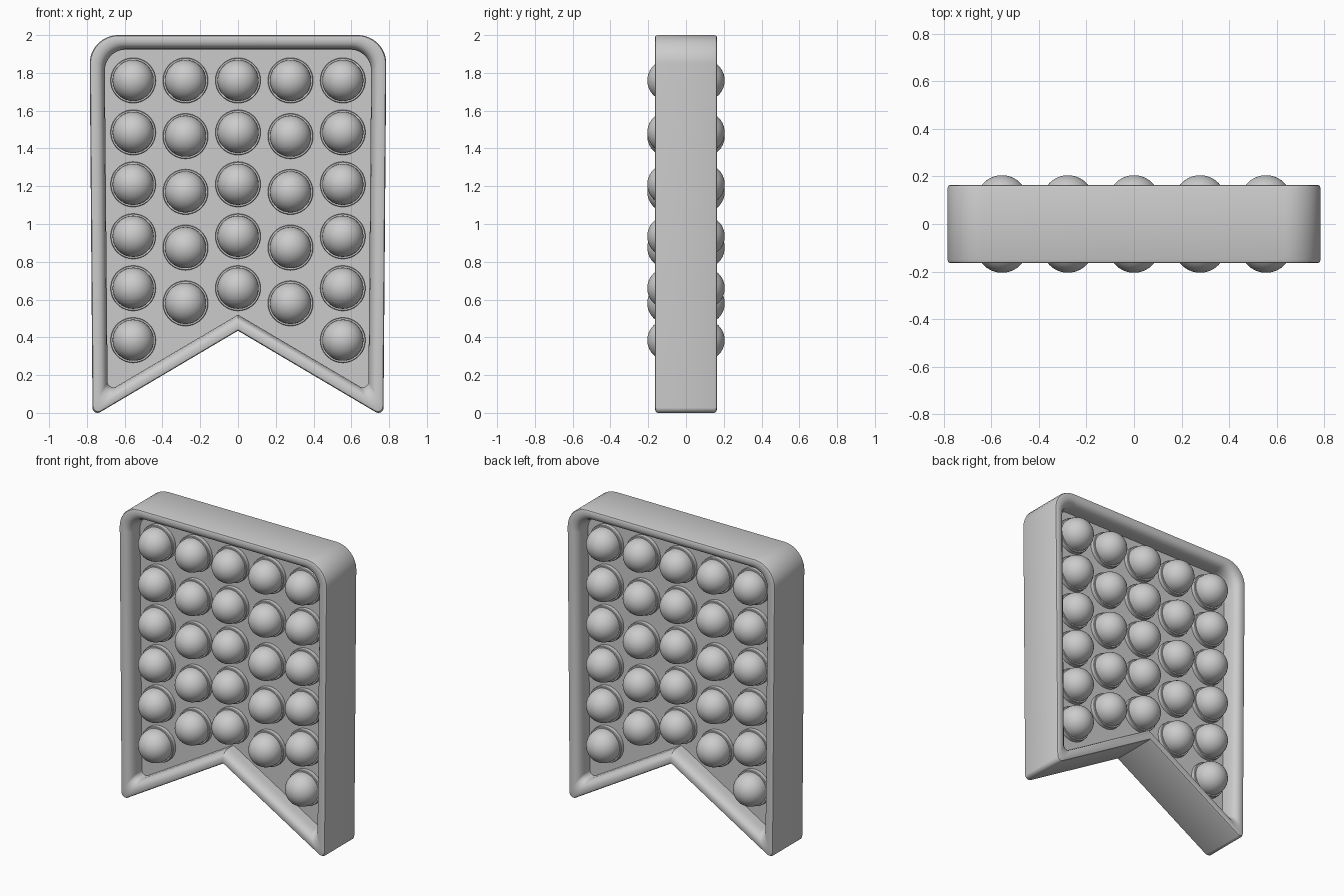
import bpy, bmesh, math
from mathutils import Vector

cube = bpy.data.objects.get("Cube")
if cube:
    bpy.data.objects.remove(cube)

grey = bpy.data.materials.new("light grey silicone")
grey.use_nodes = True
grey.diffuse_color = (0.6, 0.6, 0.6, 1)
grey.node_tree.nodes["Principled BSDF"].inputs["Base Color"].default_value = (0.6, 0.6, 0.6, 1)


def make_mesh(name, bm, angle):
    bmesh.ops.remove_doubles(bm, verts=bm.verts, dist=0.0005)
    bmesh.ops.recalc_face_normals(bm, faces=bm.faces)
    mesh = bpy.data.meshes.new(name)
    bm.to_mesh(mesh)
    bm.free()
    mesh.materials.append(grey)
    obj = add_object(name, mesh)
    bpy.ops.object.select_all(action='DESELECT')
    obj.select_set(True)
    bpy.context.view_layer.objects.active = obj
    bpy.ops.object.shade_smooth_by_angle(angle=math.radians(angle))
    return obj


def add_object(name, mesh, x=0, z=0):
    obj = bpy.data.objects.new(name, mesh)
    obj.location = (x, 0, z)
    bpy.context.collection.objects.link(obj)
    return obj


def rounded_outline(corners, steps=10):
    """Polygon whose corners (x, z, radius) are replaced by arcs."""
    points = []
    for i, (x, z, radius) in enumerate(corners):
        p = Vector((x, z))
        a = (Vector(corners[i - 1][:2]) - p).normalized()
        b = (Vector(corners[(i + 1) % len(corners)][:2]) - p).normalized()
        half = a.angle(b) / 2
        centre = p + (a + b).normalized() * radius / math.sin(half)
        start = p + a * radius / math.tan(half) - centre
        end = p + b * radius / math.tan(half) - centre
        for k in range(steps + 1):
            if radius == 0:
                points.append(p)
                continue
            t = k / steps
            points.append(centre + start.lerp(end, t).normalized() * radius)
    return points


def banner(top_x, low_x, top, low, notch, top_r, low_r):
    return rounded_outline([(-top_x, top, top_r), (top_x, top, top_r),
                            (low_x, low, low_r), (0, notch, 0), (-low_x, low, low_r)])


outer = banner(0.786, 0.77, 2.0, -0.02, 0.435, 0.15, 0.027)
inner = banner(0.706, 0.69, 1.923, 0.113, 0.52, 0.11, 0.03)

# Frame: rounded cross-section swept between the two outlines
half_section = [(0, 0.15), (0.05, 0.161), (0.17, 0.165), (0.45, 0.165), (0.65, 0.16),
                (0.82, 0.148), (0.94, 0.128), (1, 0.1), (1, 0.04)]
section = half_section + [(t, -y) for t, y in reversed(half_section)]
bm = bmesh.new()
rings = []
for t, y in section:
    rings.append([bm.verts.new((p.x, y, p.y)) for p in
                  (o.lerp(i, t) for o, i in zip(outer, inner))])
count = len(outer)
for r, ring in enumerate(rings):
    following = rings[(r + 1) % len(rings)]
    for k in range(count):
        n = (k + 1) % count
        bm.faces.new((ring[k], ring[n], following[n], following[k]))
make_mesh("frame", bm, 40)

# Panel: thin sheet recessed inside the frame
bm = bmesh.new()
sheet = [o.lerp(i, 0.9) for o, i in zip(outer, inner)]
edge = [p for k, p in enumerate(sheet) if (p - sheet[k - 1]).length > 0.0005]
face = bm.faces.new([bm.verts.new((p.x, -0.05, p.y)) for p in edge])
extruded = bmesh.ops.extrude_face_region(bm, geom=[face], use_keep_orig=True)
moved = [v for v in extruded["geom"] if isinstance(v, bmesh.types.BMVert)]
bmesh.ops.translate(bm, verts=moved, vec=(0, 0.1, 0))
make_mesh("panel", bm, 30)

# Bubble: collar and dome, turned about y, same on both sides
R, BASE = 0.109, 0.096
profile = [(0.12, 0), (0.12, 0.076), (0.117, 0.08), (R, 0.08)]
profile += [(R * math.cos(a), BASE + R * math.sin(a))
            for a in (math.pi / 2 * k / 10 for k in range(11))]
bm = bmesh.new()
for side in (-1, 1):
    verts = [bm.verts.new((r, side * y, 0)) for r, y in profile]
    edges = [bm.edges.new(pair) for pair in zip(verts, verts[1:])]
    bmesh.ops.spin(bm, geom=verts + edges, cent=(0, 0, 0), axis=(0, 1, 0),
                   angle=math.tau, steps=36)
bubble = make_mesh("bubble", bm, 35)

# Columns of bubbles: x, step between rows, number of rows
places = []
for x, step, rows in [(-0.555, 0.275, 6), (-0.278, 0.295, 5), (0, 0.275, 5),
                      (0.278, 0.295, 5), (0.555, 0.275, 6)]:
    places += [(x, 1.76 - step * k) for k in range(rows)]
bubble.location = (places[0][0], 0, places[0][1])
for x, z in places[1:]:
    add_object("bubble", bubble.data, x, z)
